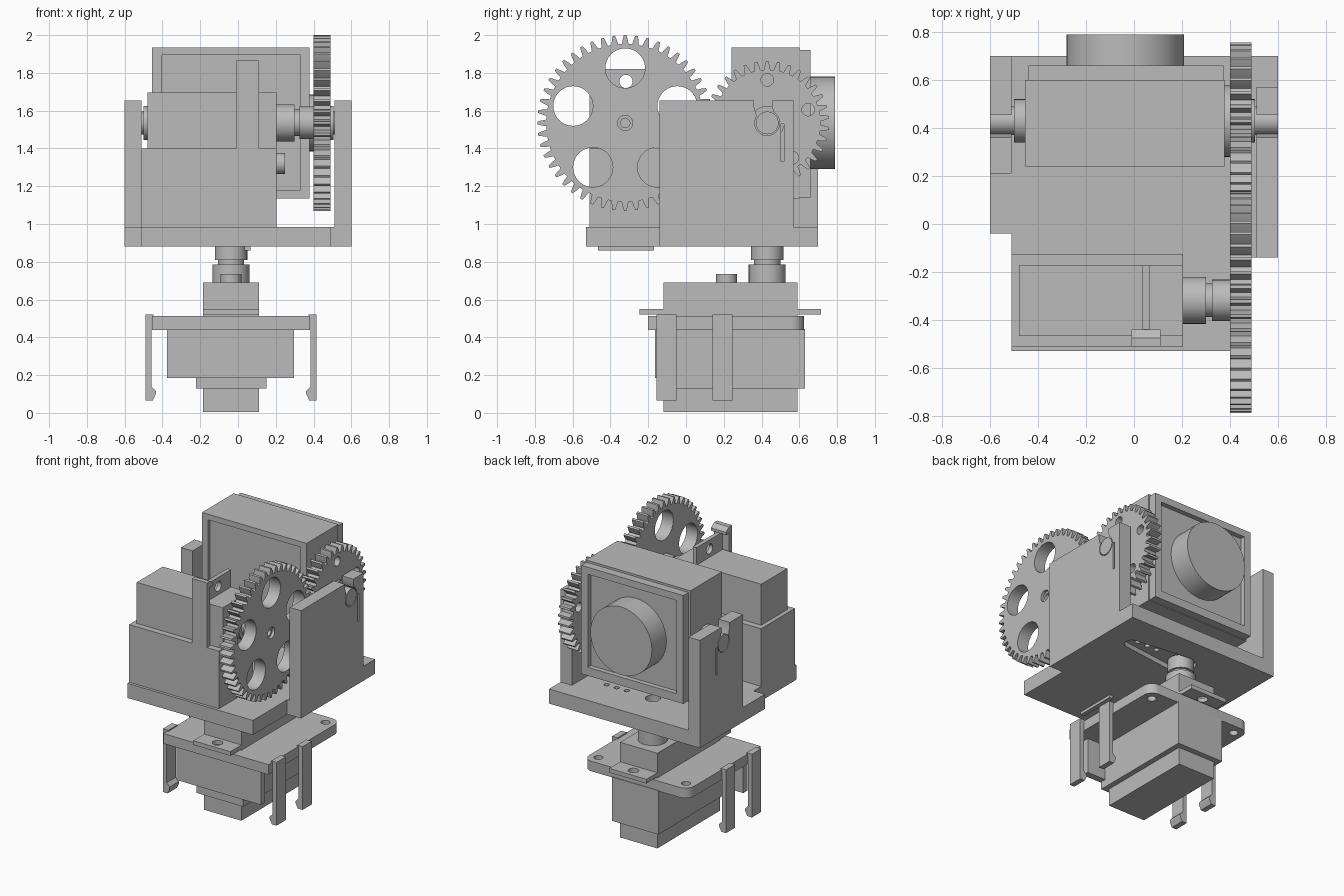
import bpy, bmesh
from math import sin, cos, pi
from mathutils import Matrix, Vector

if "Cube" in bpy.data.objects:
    bpy.data.objects.remove(bpy.data.objects["Cube"])

grey = bpy.data.materials.new("plain grey")
grey.use_nodes = True
grey.diffuse_color = (0.5, 0.5, 0.5, 1)
grey.node_tree.nodes["Principled BSDF"].inputs["Base Color"].default_value = (0.5, 0.5, 0.5, 1)

PLACE = {"X": lambda u, v, t: (t, u, v), "Y": lambda u, v, t: (u, t, v), "Z": lambda u, v, t: (u, v, t)}


def prism(name, pts, axis, a, b, mat=None):
    """Extrude a 2D outline along an axis from a to b."""
    bm = bmesh.new()
    lo, hi = ([bm.verts.new(PLACE[axis](u, v, t)) for u, v in pts] for t in (a, b))
    bm.faces.new(lo)
    bm.faces.new(hi)
    n = len(pts)
    for i in range(n):
        j = (i + 1) % n
        bm.faces.new((lo[i], lo[j], hi[j], hi[i]))
    bmesh.ops.recalc_face_normals(bm, faces=bm.faces)
    mesh = bpy.data.meshes.new(name)
    if mat:
        bm.transform(mat)
    bm.to_mesh(mesh)
    bm.free()
    mesh.materials.append(grey)
    ob = bpy.data.objects.new(name, mesh)
    bpy.context.collection.objects.link(ob)
    return ob


def box(name, x, y, z, mat=None):
    return prism(name, [(x[0], y[0]), (x[1], y[0]), (x[1], y[1]), (x[0], y[1])], "Z", z[0], z[1], mat)


def circle(u, v, r, n=40):
    return [(u + r * cos(2 * pi * i / n), v + r * sin(2 * pi * i / n)) for i in range(n)]


def rod(name, u, v, r, axis, a, b, mat=None):
    return prism(name, circle(u, v, r), axis, a, b, mat)


def cut(ob, *cutters):
    """Subtract each cutter, then discard it."""
    bpy.context.view_layer.objects.active = ob
    for c in cutters:
        c.hide_render = True
        m = ob.modifiers.new("cut", "BOOLEAN")
        m.operation, m.solver, m.object = "DIFFERENCE", "EXACT", c
        bpy.ops.object.modifier_apply(modifier=m.name)
        bpy.data.objects.remove(c)


def gear(name, y, z, teeth, root, tip, holes, hole_dist, hole_r, phase):
    step = 2 * pi / teeth
    mid = (root + tip) / 2
    shape = ((-0.32, root), (-0.23, mid), (-0.11, tip), (0.11, tip), (0.23, mid), (0.32, root))
    pts = [(y + r * cos((i + f + phase) * step), z + r * sin((i + f + phase) * step))
           for i in range(teeth) for f, r in shape]
    ob = prism(name, pts, "X", 0.40, 0.49)
    for i in range(holes):
        a = pi / 2 + 2 * pi * i / holes
        cut(ob, rod("cutter", y + hole_dist * cos(a), z + hole_dist * sin(a), hole_r, "X", 0.3, 0.6))
    return ob


def servo(prefix, mat):
    """Motor with its output shaft along local z, top of the case at zero."""
    box(prefix + "_case", (-0.148, 0.148), (-0.55, 0.16), (-0.685, 0), mat)
    flange = box(prefix + "_flange", (-0.148, 0.148), (-0.675, 0.285), (-0.17, -0.14), mat)
    for y in (-0.61, 0.22):
        cut(flange, rod("cutter", 0, y, 0.035, "Z", -0.3, 0, mat))
    rod(prefix + "_gear_bump", 0, -0.215, 0.056, "Z", -0.01, 0.045, mat)
    rod(prefix + "_collar", 0, 0, 0.098, "Z", -0.01, 0.095, mat)
    rod(prefix + "_neck", 0, 0, 0.07, "Z", 0.09, 0.125, mat)
    rod(prefix + "_hub", 0, 0, 0.086, "Z", 0.12, 0.215, mat)


# Motors: the lower one turns the platform, the upper one drives the gears
servo("pan_motor", Matrix.Translation((-0.037, 0.43, 0.69)))
turned = Matrix(((0, 0, 1, 0), (1, 0, 0, 0), (0, 1, 0, 0), (0, 0, 0, 1)))
servo("tilt_motor", Matrix.Translation((0.205, -0.318, 1.535)) @ turned)

# Platform with the horn recess underneath
platform = prism("platform", [(-0.51, -0.53), (0.49, -0.53), (0.49, -0.14), (0.6, -0.14), (0.6, 0.7),
                              (-0.6, 0.7), (-0.6, -0.04), (-0.51, -0.04)], "Z", 0.88, 0.985)
horn = [(-0.037 + 0.1 * cos(a), 0.43 + 0.1 * sin(a)) for a in (pi * (0.5 + i / 12) for i in range(13))]
horn += [(0.38 + 0.05 * cos(a), 0.43 + 0.05 * sin(a)) for a in (pi * (-0.5 + i / 8) for i in range(9))]
cut(platform, prism("cutter", horn, "Z", 0.8, 0.915))
for x, r in ((-0.037, 0.05), (0.17, 0.018), (0.25, 0.018), (0.33, 0.018)):
    cut(platform, rod("cutter", x, 0.43, r, "Z", 0.8, 1.1))

# Side walls with snap-in pivot slots
for name, x0, y0, y1 in (("right_wall", 0.51, -0.14, 0.57), ("left_wall", -0.6, 0.21, 0.7)):
    x1 = x0 + 0.09
    wall = box(name, (x0, x1), (y0, y1), (0.98, 1.655))
    span = (x0 - 0.1, x1 + 0.1)
    cut(wall, rod("cutter", 0.43, 1.535, 0.066, "X", *span),
        prism("cutter", [(0.375, 1.57), (0.48, 1.55), (0.455, 1.62), (0.455, 1.75), (0.36, 1.75), (0.36, 1.62)],
              "X", *span),
        box("cutter", span, (0.503, 0.518), (1.33, 1.53)))

# Motor holder on the platform and its clip
box("tilt_motor_holder", (-0.51, 0.205), (-0.51, -0.125), (0.98, 1.4))
prism("tilt_motor_clip", [(-0.51, 1.39), (-0.475, 1.39), (-0.475, 1.82), (-0.44, 1.82), (-0.44, 1.84),
                          (-0.475, 1.865), (-0.51, 1.865)], "X", -0.01, 0.11)

# Camera housing with shallow front recess and framed back
case = box("camera_case", (-0.455, 0.378), (0.24, 0.6), (1.135, 1.935))
cut(case, box("cutter", (-0.405, 0.33), (0.1, 0.26), (1.18, 1.895)))
frame = box("camera_back_frame", (-0.44, 0.372), (0.595, 0.66), (1.14, 1.92))
cut(frame, box("cutter", (-0.385, 0.32), (0.625, 0.8), (1.2, 1.87)))
rod("camera_lens", -0.037, 1.535, 0.245, "Y", 0.61, 0.79)

# Camera pivots
rod("left_pivot_collar", 0.43, 1.535, 0.09, "X", -0.5, -0.45)
rod("left_pivot_pin", 0.43, 1.535, 0.06, "X", -0.6, -0.49)
rod("right_pivot_disc", 0.43, 1.535, 0.15, "X", 0.37, 0.405)
rod("right_pivot_collar", 0.43, 1.535, 0.09, "X", 0.485, 0.505)
rod("right_pivot_pin", 0.43, 1.535, 0.06, "X", 0.49, 0.6)

# Meshing gears
drive = gear("drive_gear", -0.322, 1.535, 48, 0.418, 0.465, 5, 0.29, 0.105, 0)
cut(drive, rod("cutter", -0.322, 1.535, 0.04, "X", 0.47, 0.6), rod("cutter", -0.322, 1.535, 0.025, "X", 0.3, 0.6))
gear("camera_gear", 0.43, 1.535, 34, 0.282, 0.328, 5, 0.228, 0.033, 0.5)

# Lower mount: plate with rounded back corners, sleeve and front panel
pts = [(-0.455, -0.2), (0.382, -0.2)]
for cx, a0 in ((0.312, 0), (-0.385, pi / 2)):
    pts += [(cx + 0.07 * cos(a0 + pi * i / 16), 0.555 + 0.07 * sin(a0 + pi * i / 16)) for i in range(9)]
plate = prism("mount_plate", pts, "Z", 0.44, 0.512)
for x in (-0.385, 0.312):
    cut(plate, rod("cutter", x, 0.55, 0.03, "Z", 0.4, 0.6))
box("mount_sleeve", (-0.222, 0.15), (-0.155, 0.63), (0.13, 0.445))
box("mount_front_panel", (-0.375, 0.297), (-0.163, -0.115), (0.185, 0.445))

# Snap clips hanging from both sides of the plate
for side, name in ((1, "left"), (-1, "right")):
    for y, place in ((-0.155, "front"), (0.14, "back")):
        prof = [(0.41, 0.52), (0.453, 0.52), (0.453, 0.065), (0.415, 0.065), (0.398, 0.1), (0.398, 0.115),
                (0.422, 0.14), (0.422, 0.5), (0.41, 0.5)]
        prism(name + "_" + place + "_clip", [(-0.037 + side * u, v) for u, v in prof], "Y", y, y + 0.105)

# Smooth the round parts, keep edges sharp
for ob in bpy.context.collection.objects:
    if ob.type == "MESH":
        ob.select_set(True)
        bpy.context.view_layer.objects.active = ob
bpy.ops.object.shade_smooth_by_angle(angle=pi / 7)
